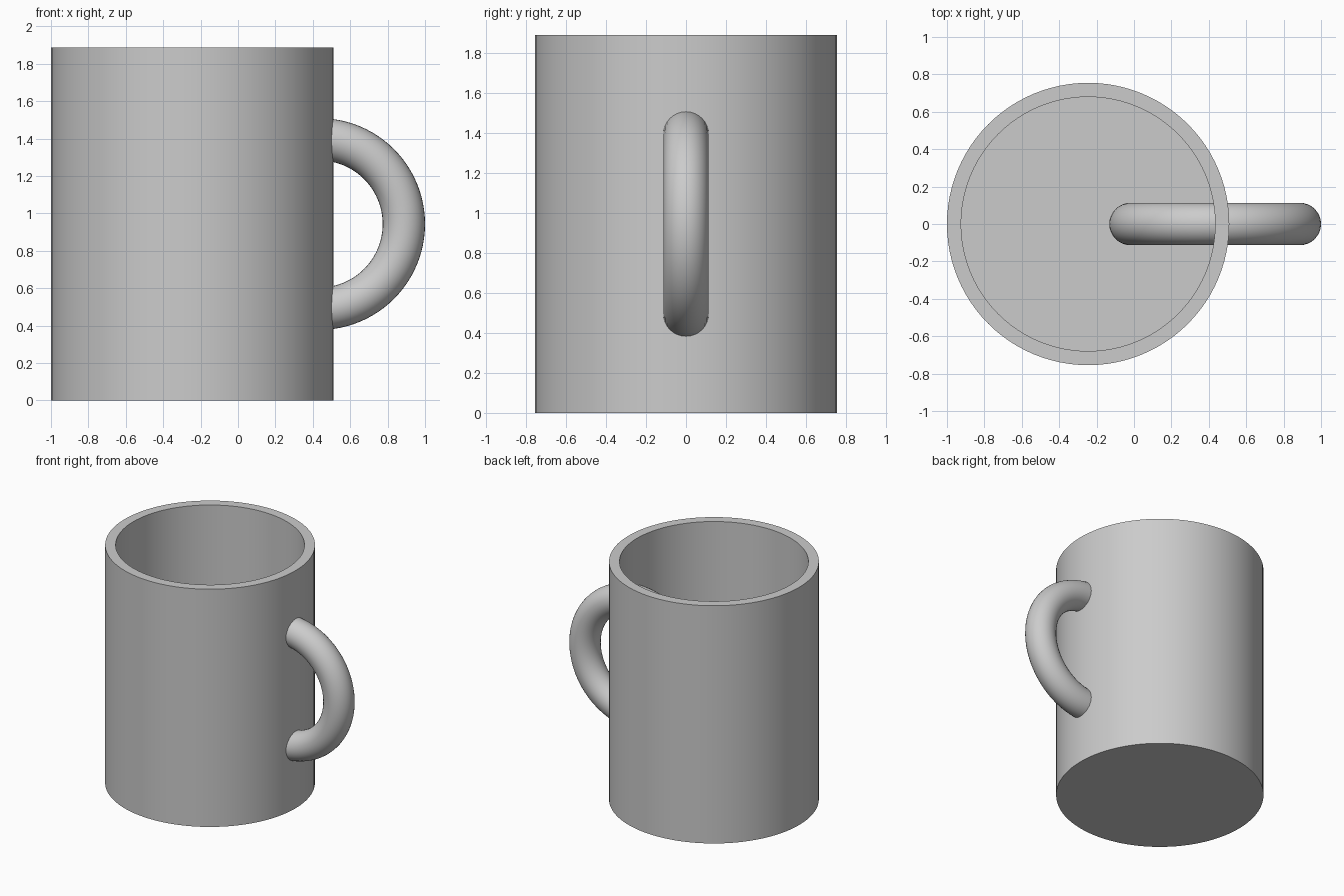
import bpy
import bmesh
from math import pi, radians

if "Cube" in bpy.data.objects:
    bpy.data.objects.remove(bpy.data.objects["Cube"], do_unlink=True)

# Proportions, all based on the cup radius
R = 2 / 2.65
HEIGHT = 2.5 * R
WALL = 0.1 * R
CUP_X = R - 1
SEGMENTS = 96

grey = bpy.data.materials.new("ceramic grey")
grey.use_nodes = True
COLOUR = (0.6, 0.6, 0.6, 1)
grey.diffuse_color = COLOUR
grey.node_tree.nodes["Principled BSDF"].inputs["Base Color"].default_value = COLOUR


def finish(obj, name):
    obj.name = obj.data.name = name
    obj.data.materials.append(grey)
    bpy.ops.object.select_all(action='DESELECT')
    obj.select_set(True)
    bpy.context.view_layer.objects.active = obj
    bpy.ops.object.shade_smooth_by_angle(angle=radians(30))


# Cup: lathe the wall profile from the outer base centre to the inner floor centre
profile = [(0, 0), (R, 0), (R, HEIGHT), (R - WALL, HEIGHT), (R - WALL, WALL), (0, WALL)]
bm = bmesh.new()
verts = [bm.verts.new((r, 0, z)) for r, z in profile]
edges = [bm.edges.new(pair) for pair in zip(verts, verts[1:])]
bmesh.ops.spin(bm, geom=verts + edges, axis=(0, 0, 1), cent=(0, 0, 0),
               angle=2 * pi, steps=SEGMENTS)
bmesh.ops.remove_doubles(bm, verts=bm.verts, dist=0.0001)
bmesh.ops.recalc_face_normals(bm, faces=bm.faces)
mesh = bpy.data.meshes.new("cup")
bm.to_mesh(mesh)
bm.free()
cup = bpy.data.objects.new("cup", mesh)
bpy.context.collection.objects.link(cup)
cup.location.x = CUP_X
finish(cup, "cup")

# Handle: an upright ring passing through the cup wall
bpy.ops.mesh.primitive_torus_add(
    major_radius=0.6 * R, minor_radius=0.15 * R,
    major_segments=SEGMENTS, minor_segments=32,
    location=(CUP_X + 0.9 * R, 0, HEIGHT / 2), rotation=(pi / 2, 0, 0))
finish(bpy.context.object, "handle")
